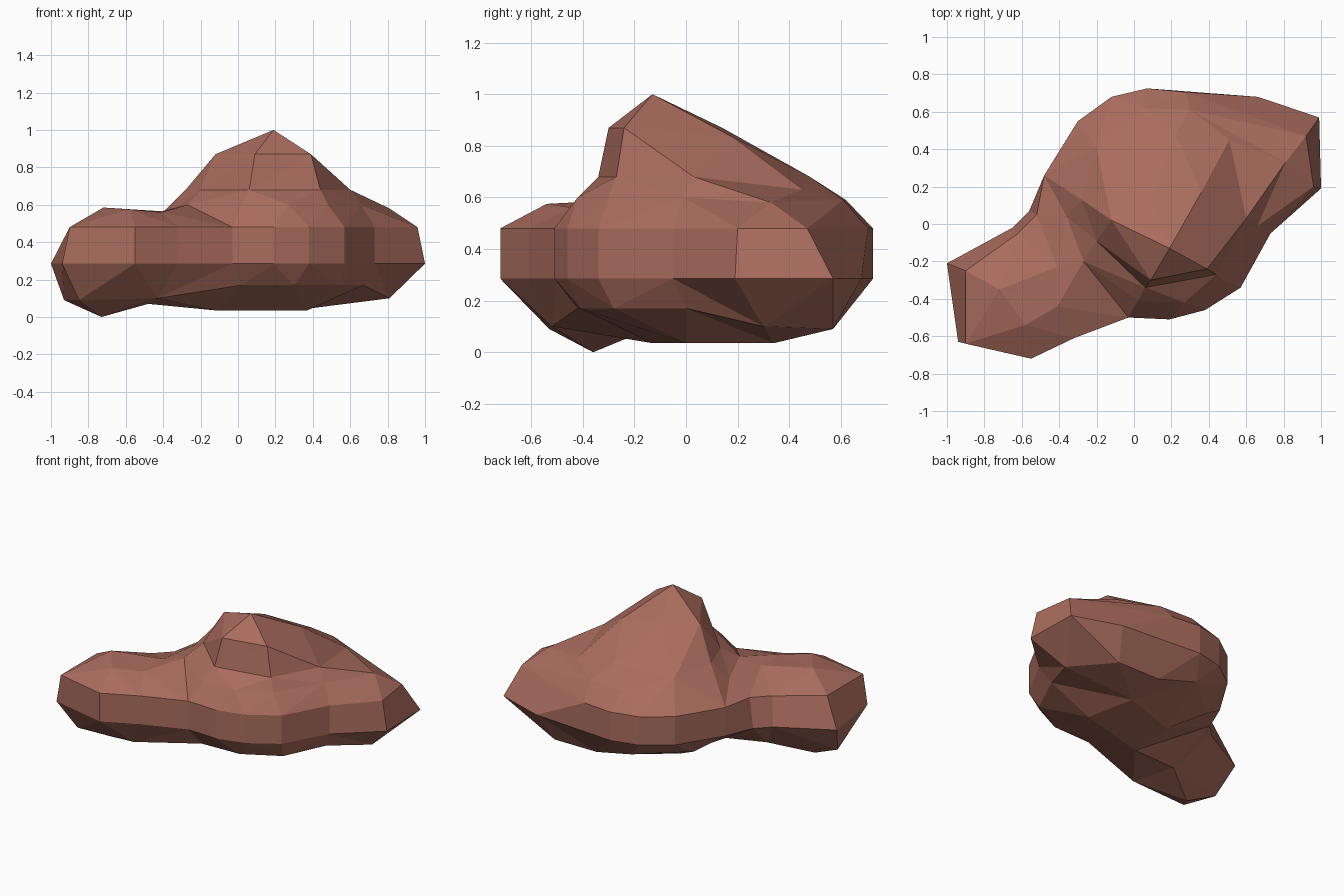
import bpy
import bmesh
from mathutils import Vector
from mathutils.geometry import delaunay_2d_cdt

default_cube = bpy.data.objects.get("Cube")
if default_cube:
    bpy.data.objects.remove(default_cube, do_unlink=True)

# Widest outline of the boulder, clockwise from its right end
outline = [
    (-1, -.21), (-.65, -.02), (-.56, .07), (-.48, .26), (-.3, .55), (-.12, .68),
    (.07, .725), (.66, .68), (.99, .57), (1, .19), (.73, -.05), (.57, -.34),
    (.38, -.46), (.19, -.51), (-.03, -.5), (-.32, -.61), (-.55, -.72), (-.94, -.63),
]
belt_low, belt_high = .285, .48

# Outline points that lean inward at the top of the belt
leaning = {0: (-.9, -.25), 1: (-.62, -.05), 2: (-.52, .05), 7: (.28, .705),
           8: (.92, .47), 9: (.96, .2), 17: (-.9, -.64)}

# Creases of the upper surface, each a chain of corner points
lobe_crease = [(-.72, -.35, .585), (-.58, -.54, .575)]
valley = [(-.41, -.44, .56), (-.41, -.23, .565)]
shoulder_crease = [
    (-.36, .04, .57), (-.27, -.2, .6), (.02, -.41, .6), (.27, -.42, .6),
    (.48, -.3, .6), (.66, -.01, .6), (.81, .33, .58), (.3, .61, .59), (.05, .62, .59),
]
slope_crease = [
    (-.28, .13, .68), (-.2, -.09, .68), (.06, -.34, .68), (.44, -.27, .68),
    (.6, .03, .68), (.51, .45, .63), (.22, .48, .68), (-.2, .41, .66),
]
summit_crease = [
    (-.12, .02, .87), (.09, -.3, .87), (.39, -.24, .87), (.36, .17, .84), (.1, .14, .87),
]
peak = [(.19, -.13, 1)]

# Creases of the underside
under_crease = [
    (-.48, -.19, .07), (-.93, -.32, .09), (-.85, -.53, .09), (-.43, -.52, .1),
    (.02, -.42, .17), (.3, -.41, .17), (.54, -.28, .17), (.67, 0, .17),
    (.81, .3, .1), (.6, .57, .09), (.28, .57, .09), (0, .6, .16), (-.3, .34, .16),
]
under_lobe = [(-.73, -.36, 0)]
keel = [(-.12, -.13, .035), (.37, 0, .035), (.3, .34, .035), (-.1, .2, .04)]


def add_cap(bm, ring, chains):
    """Triangulate the surface inside a closed ring, keeping each chain as a crease."""
    verts = list(ring)
    creases = []
    for chain in chains:
        start = len(verts)
        verts += [bm.verts.new(p) for p in chain]
        creases += [(i, i + 1) for i in range(start, len(verts) - 1)]
    flat = [Vector((v.co.x, v.co.y)) for v in verts]
    border = list(range(len(ring)))
    result = delaunay_2d_cdt(flat, creases, [border], 1, 1e-5)
    source = [verts[ids[0]] for ids in result[3]]
    for face in result[2]:
        bm.faces.new([source[i] for i in face])


def build_boulder():
    bm = bmesh.new()
    lower = [bm.verts.new((x, y, belt_low)) for x, y in outline]
    upper = [bm.verts.new((*leaning.get(i, p), belt_high)) for i, p in enumerate(outline)]

    # Belt around the widest part
    count = len(outline)
    for i in range(count):
        j = (i + 1) % count
        bm.faces.new((lower[i], lower[j], upper[j], upper[i]))

    # Peak and lobe above, underside below
    add_cap(bm, upper, [lobe_crease, valley, shoulder_crease, slope_crease,
                        summit_crease, peak])
    add_cap(bm, lower, [under_crease, under_lobe, keel])
    bmesh.ops.recalc_face_normals(bm, faces=bm.faces)

    mesh = bpy.data.meshes.new("boulder")
    bm.to_mesh(mesh)
    bm.free()
    boulder = bpy.data.objects.new("boulder", mesh)
    bpy.context.collection.objects.link(boulder)
    return boulder


def make_material(name, colour):
    material = bpy.data.materials.new(name)
    material.use_nodes = True
    material.diffuse_color = colour
    material.node_tree.nodes["Principled BSDF"].inputs["Base Color"].default_value = colour
    return material


boulder = build_boulder()
boulder.data.materials.append(make_material("red_brown_stone", (.4, .15, .11, 1)))
